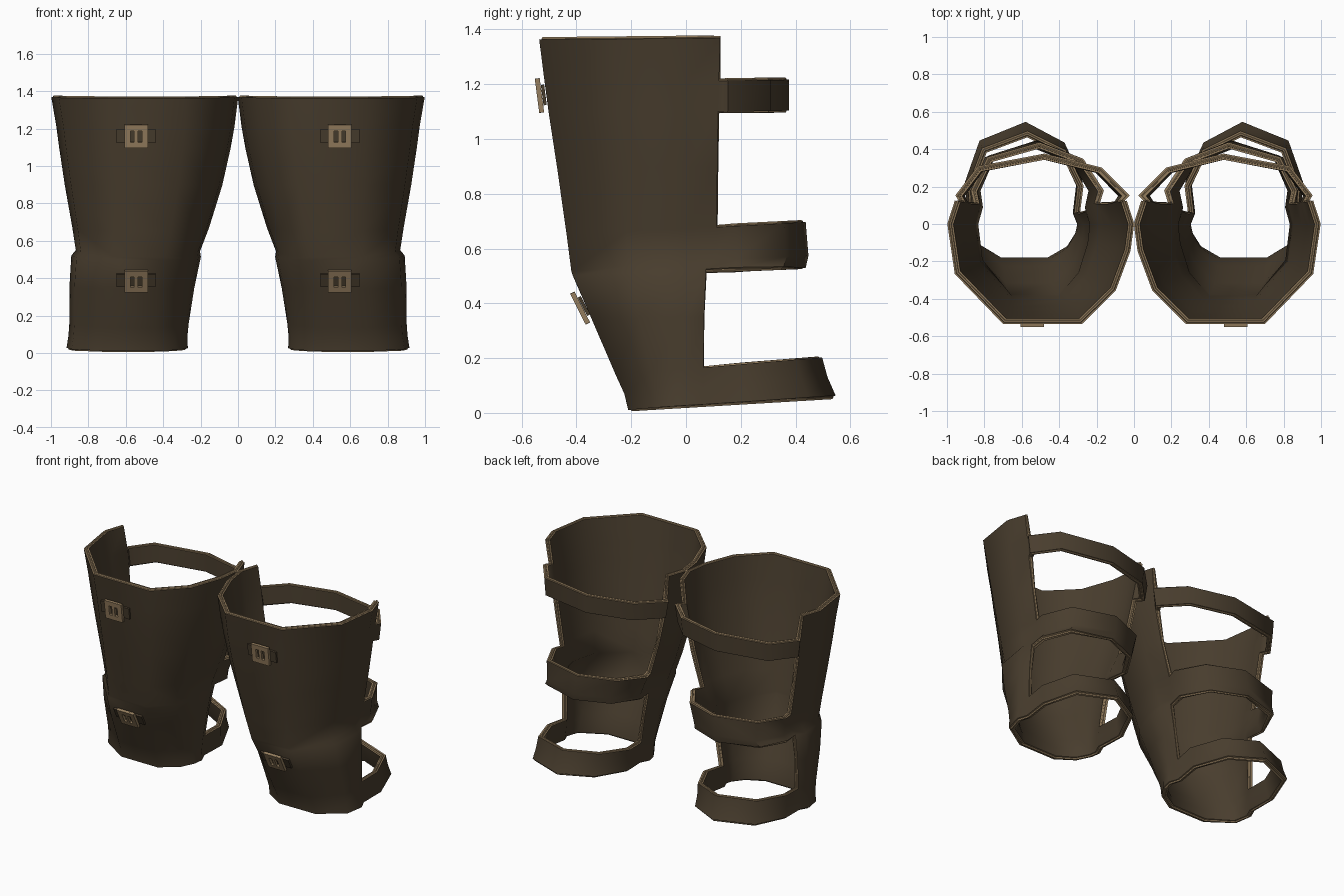
import bpy, bmesh
from mathutils import Matrix, Vector

if "Cube" in bpy.data.objects:
    bpy.data.objects.remove(bpy.data.objects["Cube"])


def material(name, rgb):
    m = bpy.data.materials.new(name)
    m.use_nodes = True
    m.diffuse_color = (*rgb, 1)
    m.node_tree.nodes["Principled BSDF"].inputs["Base Color"].default_value = (*rgb, 1)
    return m


leather = material("dark leather", (0.066, 0.047, 0.027))
trim = material("tan trim", (0.30, 0.208, 0.112))


def make_object(name, bm, mats):
    me = bpy.data.meshes.new(name)
    bm.to_mesh(me)
    bm.free()
    for m in mats:
        me.materials.append(m)
    ob = bpy.data.objects.new(name, me)
    bpy.context.collection.objects.link(ob)
    return ob


def activate(ob):
    bpy.ops.object.select_all(action='DESELECT')
    ob.select_set(True)
    bpy.context.view_layer.objects.active = ob


def mirror(ob):
    mod = ob.modifiers.new("mirror", 'MIRROR')
    mod.use_mirror_merge = False


# Rows from top to bottom: z, inner x, outer x, front y, edge y, strap y, tilt, strap below
rows = [
    (1.37, .015, .982, -.52, .12, .38, .01, False),
    (1.213, .035, .955, -.50, .12, .36, .01, True),
    (1.10, .055, .94, -.485, .115, .36, .01, False),
    (0.90, .10, .91, -.455, .11, .38, .0, False),
    (0.675, .17, .87, -.42, .11, .42, .05, True),
    (0.545, .22, .85, -.40, .09, .43, .07, True),
    (0.515, .215, .875, -.395, .07, .42, .04, False),
    (0.35, .25, .885, -.33, .06, .43, .0, False),
    (0.16, .28, .885, -.24, .06, .48, .08, True),
    (0.09, .287, .89, -.21, .06, .50, .07, True),
    (0.025, .285, .90, -.195, .06, .53, .06, False),
]
# Cross-section as fractions of width and depth, inner edge round the front to the outer edge
front = [(.04, None), (0, 0), (.02, .27), (.1, .67), (.28, 1), (.7, 1), (.96, .5), (1, 0), (.96, None)]
back = [(.98, .42), (.86, .82), (.48, 1), (.16, .8), (.01, .42)]
n_front, n_all = len(front), len(front) + len(back)

# Shell with its three back straps
bm = bmesh.new()
grid = []
for z, xi, xo, yf, ye, yb, tilt, _ in rows:
    ring = []
    for i, (u, v) in enumerate(front + back):
        y = ye if v is None else v * (yf if i < n_front else yb)
        ring.append(bm.verts.new((xi + u * (xo - xi), y, z + tilt * y)))
    grid.append(ring)
for r in range(len(rows) - 1):
    for c in range(n_all):
        if c < n_front - 1 or rows[r][-1]:
            d = (c + 1) % n_all
            bm.faces.new((grid[r + 1][c], grid[r + 1][d], grid[r][d], grid[r][c]))
bmesh.ops.delete(bm, geom=[v for v in bm.verts if not v.link_faces], context='VERTS')

# Edge piping follows every open border of the shell
piping_bm = bm.copy()
inside = [e for e in piping_bm.edges if not e.is_boundary]
bmesh.ops.delete(piping_bm, geom=inside, context='EDGES_FACES')
bmesh.ops.delete(piping_bm, geom=list(piping_bm.faces), context='FACES_ONLY')

shell = make_object("leg_guard_shells", bm, [leather, trim])
solid = shell.modifiers.new("thickness", 'SOLIDIFY')
solid.thickness = 0.032
solid.offset = 0
solid.use_even_offset = True
solid.material_offset_rim = 1
activate(shell)
bpy.ops.object.modifier_apply(modifier="thickness")
bpy.ops.object.shade_smooth_by_angle(angle=0.9)
mirror(shell)

piping = make_object("edge_piping", piping_bm, [])
activate(piping)
bpy.ops.object.convert(target='CURVE')
bpy.context.object.data.bevel_depth = 0.008
bpy.context.object.data.bevel_resolution = 1
bpy.ops.object.convert(target='MESH')
piping = bpy.context.object
piping.data.materials.clear()
piping.data.materials.append(trim)
mirror(piping)


def box(bm, size, at, mat):
    m = Matrix.Translation(at) @ Matrix.Diagonal((*size, 1))
    for v in bmesh.ops.create_cube(bm, size=1, matrix=m)["verts"]:
        for f in v.link_faces:
            f.material_index = mat


# Buckles: leather tab, square frame and centre prong, leaning with the shell
def buckle(name, at, lean):
    bm = bmesh.new()
    box(bm, (.21, .012, .075), (0, .004, 0), 0)
    for s in (-1, 1):
        box(bm, (.032, .018, .125), (s * .047, -.012, 0), 1)
        box(bm, (.066, .018, .032), (0, -.012, s * .047), 1)
    box(bm, (.02, .014, .066), (0, -.014, 0), 1)
    bm.transform(Matrix.Translation(at) @ Matrix.Rotation(lean, 4, 'X'))
    mirror(make_object(name, bm, [leather, trim]))


buckle("upper_buckles", Vector((.545, -.523, 1.16)), .13)
buckle("lower_buckles", Vector((.545, -.376, .388)), .47)
